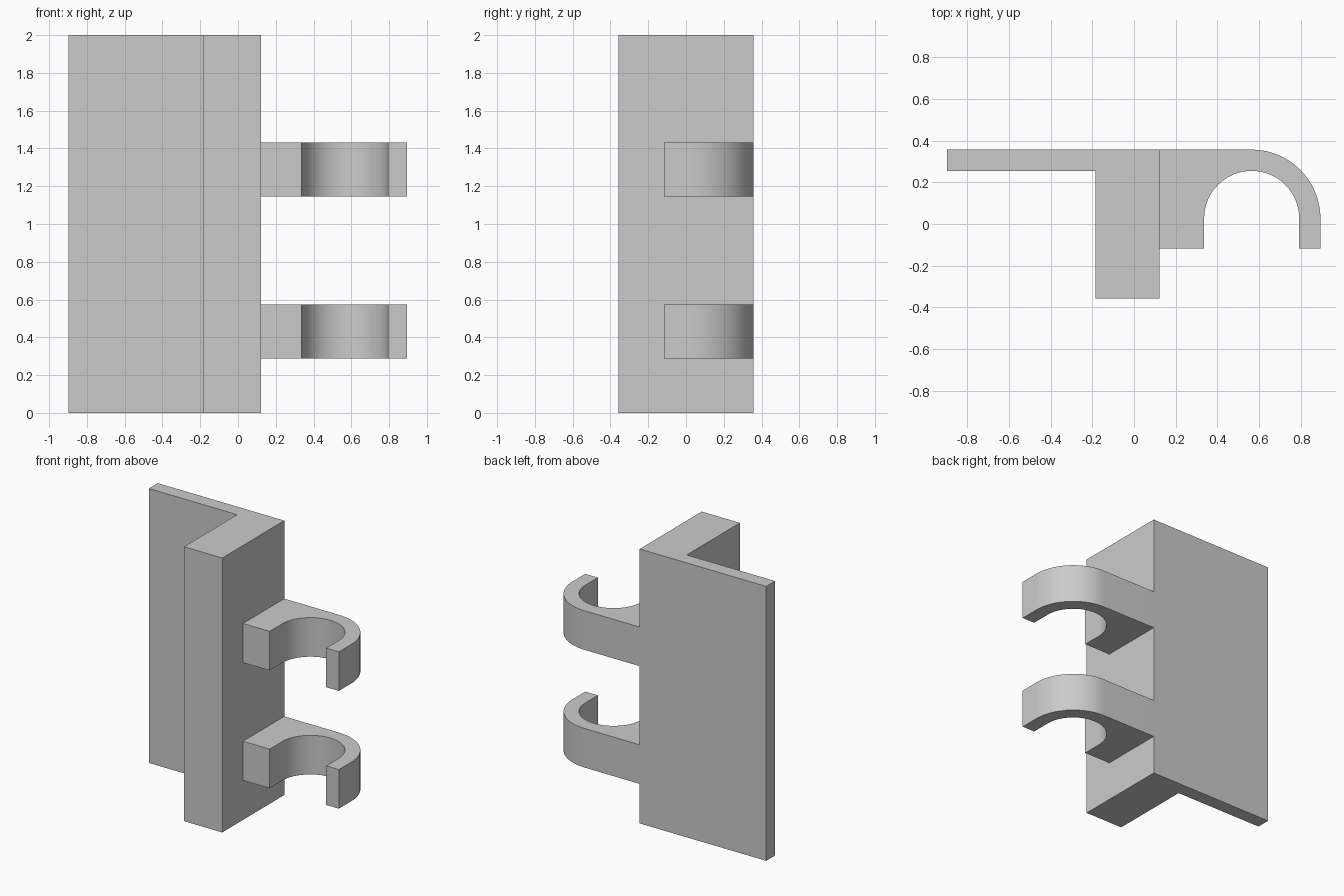
import bpy
import bmesh
from math import sin, cos, pi

cube = bpy.data.objects.get("Cube")
if cube:
    bpy.data.objects.remove(cube, do_unlink=True)

# Single grey material
GREY = (0.6, 0.6, 0.6, 1.0)
grey = bpy.data.materials.new("plain grey")
grey.use_nodes = True
grey.diffuse_color = GREY
grey.node_tree.nodes["Principled BSDF"].inputs["Base Color"].default_value = GREY


def extrude_profile(name, outline, z0, z1):
    """Extrude a counter-clockwise xy outline from z0 to z1."""
    mesh = bpy.data.meshes.new(name)
    bm = bmesh.new()
    face = bm.faces.new([bm.verts.new((x, y, z0)) for x, y in outline])
    top = bmesh.ops.extrude_face_region(bm, geom=[face])["geom"]
    verts = [g for g in top if isinstance(g, bmesh.types.BMVert)]
    bmesh.ops.translate(bm, verts=verts, vec=(0, 0, z1 - z0))
    bmesh.ops.recalc_face_normals(bm, faces=bm.faces)
    bm.to_mesh(mesh)
    bm.free()
    mesh.materials.append(grey)
    obj = bpy.data.objects.new(name, mesh)
    bpy.context.collection.objects.link(obj)
    return obj


def arc(cx, cy, r, a0, a1, steps):
    angles = [a0 + (a1 - a0) * i / steps for i in range(steps + 1)]
    return [(cx + r * cos(a), cy + r * sin(a)) for a in angles]


BACK, SIDE = 0.357, 0.123

# Upright: thin plate and thick post in one L-shaped section
extrude_profile("upright", [
    (-0.897, BACK), (-0.897, 0.255), (-0.185, 0.255),
    (-0.185, -BACK), (SIDE, -BACK), (SIDE, BACK)], 0, 2)

# Clip section: block at the post, then an open hook
CX, CY, INNER, OUTER, TIP = 0.565, 0.027, 0.228, 0.33, -0.117
hook = [(SIDE, BACK), (SIDE, TIP), (CX - INNER, TIP)]
hook += arc(CX, CY, INNER, pi, 0, 48)
hook += [(CX + INNER, TIP), (CX + OUTER, TIP)]
hook += arc(CX, CY, OUTER, 0, pi / 2, 24)

# Two identical clips
for name, z0 in (("lower_clip", 0.288), ("upper_clip", 1.146)):
    clip = extrude_profile(name, hook, z0, z0 + 0.285)
    bpy.ops.object.select_all(action="DESELECT")
    clip.select_set(True)
    bpy.context.view_layer.objects.active = clip
    bpy.ops.object.shade_smooth_by_angle(angle=pi / 6)
